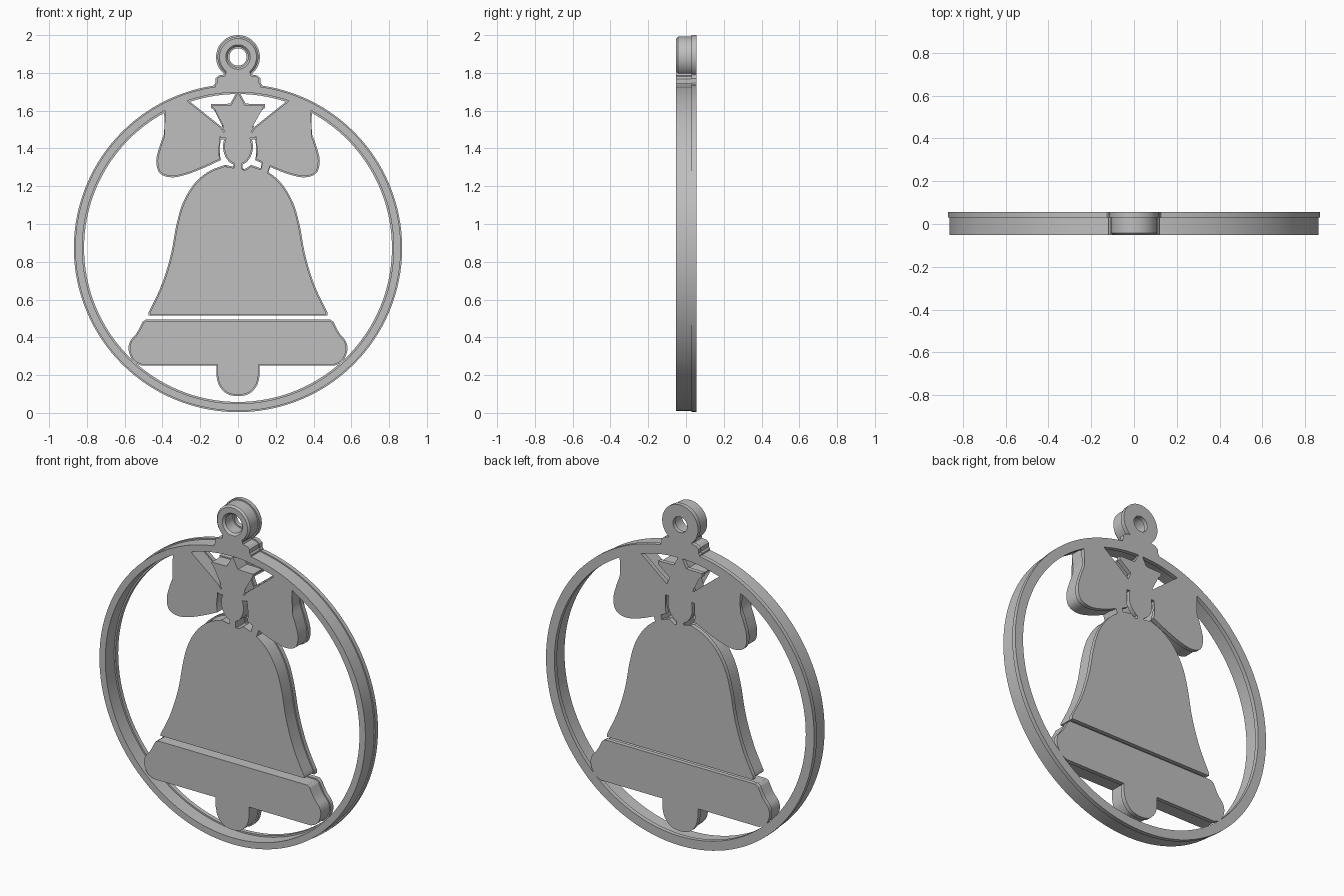
import bpy, bmesh
from math import cos, sin, pi, radians
from mathutils import Vector

cube = bpy.data.objects.get("Cube")
if cube:
    bpy.data.objects.remove(cube)

FRONT, STEP, BACK = -0.052, 0.03, 0.055
RIM = 0.007          # how far the back layer sticks out past the front layer

grey = bpy.data.materials.new("plain grey")
grey.use_nodes = True
colour = (0.52, 0.52, 0.52, 1)
grey.diffuse_color = colour
grey.node_tree.nodes["Principled BSDF"].inputs["Base Color"].default_value = colour


def finish(name, bm):
    bmesh.ops.recalc_face_normals(bm, faces=bm.faces)
    mesh = bpy.data.meshes.new(name)
    bm.to_mesh(mesh)
    bm.free()
    mesh.materials.append(grey)
    obj = bpy.data.objects.new(name, mesh)
    bpy.context.collection.objects.link(obj)
    bpy.ops.object.select_all(action='DESELECT')
    obj.select_set(True)
    bpy.context.view_layer.objects.active = obj
    bpy.ops.object.shade_smooth_by_angle(angle=radians(30))
    return obj


def smooth(points, steps=6):
    """Closed Catmull-Rom outline; a point given twice is a hard corner."""
    pts = [Vector(p) for p in points]
    n, out = len(pts), []
    for i in range(n):
        a, b, c, d = (pts[(i + k) % n] for k in (-1, 0, 1, 2))
        if (c - b).length < 1e-5:
            continue
        count = 1 if a == b and c == d else steps
        for s in range(count):
            t = s / count
            out.append(0.5 * (2 * b + (c - a) * t + (2 * a - 5 * b + 4 * c - d) * t ** 2
                              + (3 * b - a - 3 * c + d) * t ** 3))
    return out


def corners(points):
    return [p for p in points for _ in range(2)]


def mirrored(half):
    """Right half from top to bottom, closed by its mirror image."""
    return half + [(-x, z) for x, z in reversed(half)]


def widen(pts, dist):
    n = len(pts)
    area = sum(pts[i - 1].cross(pts[i]) for i in range(n))
    side = dist if area > 0 else -dist
    out = []
    for i in range(n):
        d1 = (pts[i] - pts[i - 1]).normalized()
        d2 = (pts[(i + 1) % n] - pts[i]).normalized()
        n1, n2 = Vector((d1.y, -d1.x)), Vector((d2.y, -d2.x))
        out.append(pts[i] + (n1 + n2) * side / max(0.5, 1 + n1.dot(n2)))
    return out


def plate(name, pts, rim=RIM):
    """Two-layer cut-out: front layer plus a slightly wider back layer."""
    wide = widen(pts, rim)
    bm = bmesh.new()
    rows = [[bm.verts.new((p.x, y, p.y)) for p in outline]
            for outline, y in ((pts, FRONT), (pts, STEP), (wide, STEP), (wide, BACK))]
    for low, high in zip(rows, rows[1:]):
        for i in range(len(low)):
            bm.faces.new((low[i - 1], low[i], high[i], high[i - 1]))
    caps = [bm.faces.new(rows[0]), bm.faces.new(rows[-1])]
    bmesh.ops.triangulate(bm, faces=caps)
    return finish(name, bm)


def hoop(name, z, profile, sides):
    """Turn a closed (radius, y) profile about the y axis."""
    bm = bmesh.new()
    rows = [[bm.verts.new((r * cos(2 * pi * k / sides), y, z + r * sin(2 * pi * k / sides)))
             for r, y in profile] for k in range(sides)]
    for k in range(sides):
        a, b = rows[k - 1], rows[k]
        for j in range(len(profile)):
            bm.faces.new((a[j - 1], a[j], b[j], b[j - 1]))
    return finish(name, bm)


# Outer ring and hanging loop
hoop("outer_ring", 0.873, [(0.824, FRONT), (0.862, FRONT), (0.862, STEP), (0.869, STEP),
                           (0.869, BACK), (0.815, BACK), (0.815, STEP), (0.824, STEP)], 128)
hoop("hanging_loop", 1.884, [(0.065, FRONT), (0.098, FRONT), (0.108, FRONT + 0.01),
                             (0.108, STEP), (0.116, STEP), (0.116, BACK), (0.046, BACK),
                             (0.046, STEP), (0.054, STEP), (0.054, FRONT + 0.012)], 48)

# Stepped collar under the loop
plate("loop_collar", smooth(mirrored(corners(
    [(0.06, 1.815), (0.068, 1.785), (0.098, 1.78), (0.112, 1.768), (0.112, 1.745),
     (0.12, 1.735), (0.12, 1.71)]))))

# Bell body with a small dip at the crown
plate("bell_body", smooth(mirrored(
    [(0.03, 1.282), (0.07, 1.305), (0.07, 1.305), (0.15, 1.273), (0.225, 1.21),
     (0.285, 1.11), (0.32, 0.99), (0.35, 0.83), (0.40, 0.67)]
    + corners([(0.466, 0.532), (0.466, 0.522)]))))

# Bell rim with rounded ends, and clapper
plate("bell_rim", smooth(mirrored(
    corners([(0.485, 0.487), (0.5, 0.477)]) + [(0.53, 0.42), (0.565, 0.375), (0.572, 0.33),
     (0.55, 0.28), (0.51, 0.257), (0.51, 0.257)])))
plate("bell_clapper", smooth(mirrored(
    corners([(0.108, 0.3), (0.108, 0.2)]) + [(0.095, 0.15), (0.06, 0.11), (0.02, 0.097)])))

# Bow: two flared loops joined to the ring, hollowed around the knot
bow = ([(0.385, 1.64), (0.385, 1.64), (0.385, 1.585), (0.378, 1.5), (0.405, 1.42),
        (0.425, 1.34), (0.41, 1.275), (0.35, 1.254), (0.27, 1.27), (0.18, 1.305)]
       + corners([(0.098, 1.343)]) + [(0.112, 1.40), (0.103, 1.45)]
       + corners([(0.075, 1.485), (0.09, 1.508), (0.262, 1.645), (0.285, 1.68)]))
for side, sign in (("left", 1), ("right", -1)):
    plate(side + "_bow_loop", smooth([(sign * x, z) for x, z in bow]))

# Knot, with the arch that ties it to the bow
plate("bow_knot", [Vector((0.072 * cos(a), 1.41 + 0.093 * sin(a)))
                   for a in (2 * pi * k / 40 for k in range(40))])
plate("knot_arch", smooth(mirrored(corners(
    [(0.015, 1.515), (0.06, 1.495), (0.092, 1.475), (0.092, 1.455), (0.055, 1.455)]))))

# Star above the knot
plate("star", smooth(mirrored(corners(
    [(0.004, 1.69), (0.036, 1.63), (0.135, 1.628), (0.135, 1.618), (0.06, 1.56),
     (0.082, 1.502), (0.06, 1.485)]))))

# Small bridges from the bell to the bow
plate("bell_bow_bridge", smooth(corners(
    [(0.13, 1.33), (0.17, 1.31), (0.155, 1.265), (0.12, 1.28)])), 0.003)
plate("bell_knot_bridge", smooth(corners(
    [(-0.02, 1.325), (0.02, 1.325), (0.02, 1.275), (-0.02, 1.275)])), 0.003)
